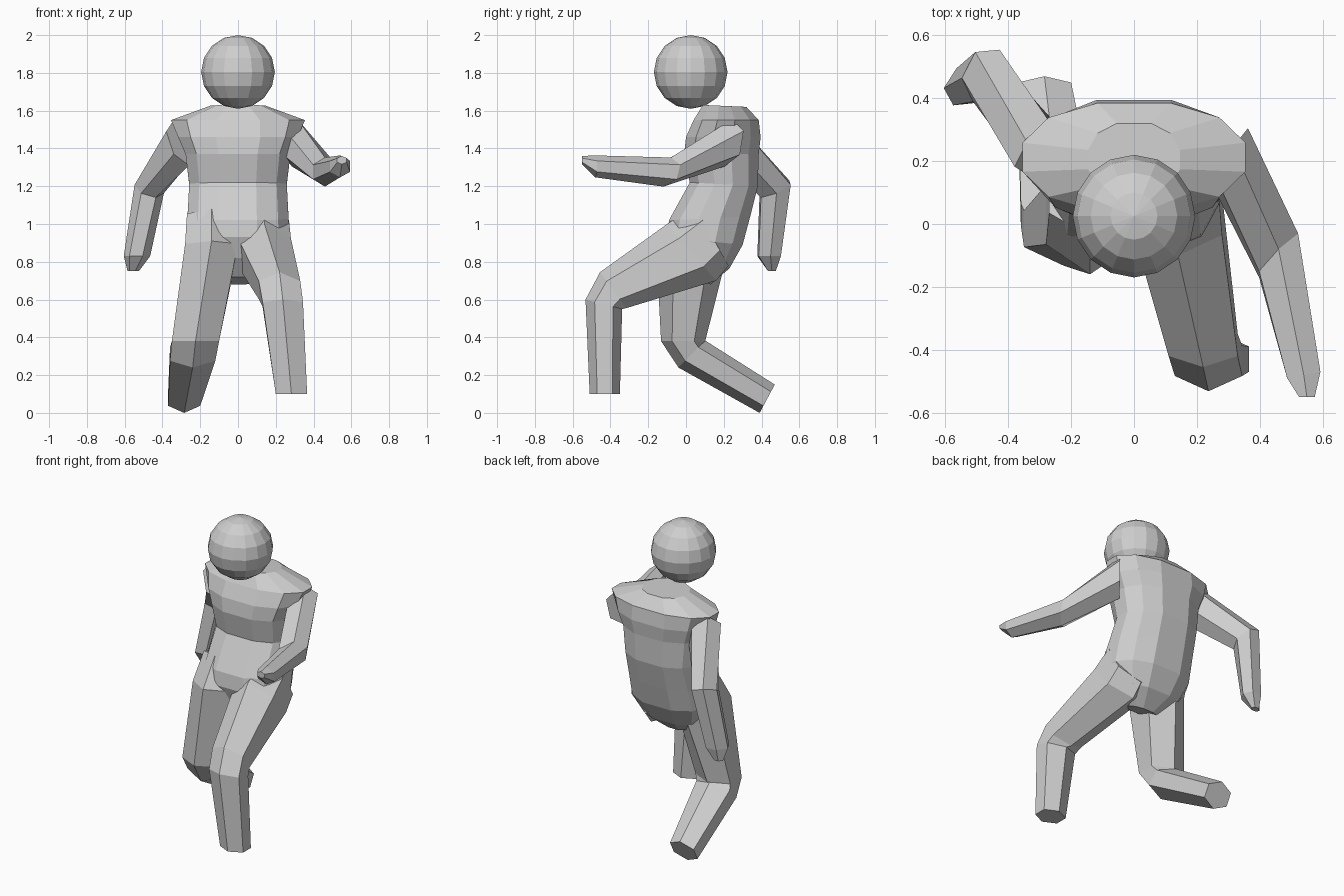
import bpy, bmesh, math
from mathutils import Vector

grey = bpy.data.materials.new("light_grey")
grey.diffuse_color = (0.62, 0.62, 0.62, 1)


def loft(name, rings):
    """Skin a list of equal-length point rings and cap both ends."""
    bm = bmesh.new()
    rows = [[bm.verts.new(p) for p in ring] for ring in rings]
    n = len(rows[0])
    for a, b in zip(rows, rows[1:]):
        for i in range(n):
            j = (i + 1) % n
            bm.faces.new((a[i], a[j], b[j], b[i]))
    bm.faces.new(rows[0])
    bm.faces.new(rows[-1])
    bmesh.ops.recalc_face_normals(bm, faces=bm.faces)
    mesh = bpy.data.meshes.new(name)
    bm.to_mesh(mesh)
    bm.free()
    mesh.materials.append(grey)
    obj = bpy.data.objects.new(name, mesh)
    bpy.context.collection.objects.link(obj)
    return obj


def body_ring(yf, zf, yb, zb, hw, power=0.75, n=12):
    """Rounded torso section between a front and a back point."""
    pts = []
    for i in range(n):
        a = math.tau * (i + 0.5) / n
        s, c = math.sin(a), math.cos(a)
        x = hw * math.copysign(abs(s) ** power, s)
        t = (1 - c / math.cos(math.pi / n)) / 2
        pts.append((x, yf + (yb - yf) * t, zf + (zb - zf) * t))
    return pts


def hex_ring(centre, u, v):
    """Six-sided limb section: flat sides along u, ridges along v."""
    c, u, v = Vector(centre), Vector(u), Vector(v)
    return [c + u * a + v * b for a, b in
            ((0, 1), (1, .5), (1, -.5), (0, -1), (-1, -.5), (-1, .5))]


def limb(name, sections):
    return loft(name, [hex_ring(*s) for s in sections])


# Head
bpy.ops.mesh.primitive_uv_sphere_add(segments=16, ring_count=8, radius=0.195,
                                     location=(0, 0.025, 1.805))
head = bpy.context.object
head.name = "head"
head.data.materials.append(grey)

# Torso: neck base, shoulders, chest, waist, belly, pelvis, seat
loft("torso", [
    body_ring(0.09, 1.63, 0.32, 1.62, 0.15),
    body_ring(0.04, 1.55, 0.385, 1.55, 0.365, 0.85),
    body_ring(0.0, 1.46, 0.395, 1.46, 0.325),
    body_ring(-0.01, 1.37, 0.385, 1.37, 0.285),
    body_ring(0.02, 1.22, 0.38, 1.20, 0.265),
    body_ring(-0.09, 1.02, 0.34, 1.04, 0.275),
    body_ring(-0.10, 0.93, 0.30, 0.89, 0.28),
    body_ring(-0.06, 0.82, 0.23, 0.765, 0.225),
    body_ring(0.01, 0.72, 0.13, 0.68, 0.10),
])

# Raised leg: buttock, hip, upper knee, lower knee, ankle
limb("front_leg", [
    ((0.135, 0.135, 0.94), (0.135, 0, 0), (0, -0.09, 0.16)),
    ((0.14, 0.03, 0.85), (0.14, 0, 0), (0, -0.13, 0.15)),
    ((0.22, -0.385, 0.65), (0.11, 0, 0), (0, -0.07, 0.095)),
    ((0.237, -0.435, 0.575), (0.107, 0, 0), (0, -0.097, 0.025)),
    ((0.283, -0.43, 0.10), (0.083, 0, 0), (0, -0.08, 0)),
])

# Trailing leg with the shin swept back
limb("rear_leg", [
    ((-0.14, 0.11, 1.03), (0.13, 0, 0), (0, -0.15, 0.05)),
    ((-0.14, 0.03, 0.88), (0.14, 0, 0), (0, -0.19, 0.03)),
    ((-0.225, -0.015, 0.38), (0.125, 0, 0), (0, -0.117, 0)),
    ((-0.24, 0.03, 0.312), (0.12, 0, 0), (0, -0.07, -0.072)),
    ((-0.285, 0.43, 0.075), (0.085, 0, 0), (0, -0.04, -0.075)),
])

# Arm reaching forward: shoulder, elbow, wrist, fingertips
limb("front_arm", [
    ((0.30, 0.225, 1.43), (0.055, 0.07, 0), (0.015, 0.02, 0.125)),
    ((0.46, -0.10, 1.275), (0.062, 0.06, 0), (0, 0.02, 0.077)),
    ((0.54, -0.48, 1.305), (0.053, 0.01, 0), (0, 0, 0.058)),
    ((0.55, -0.55, 1.338), (0.025, 0, 0), (0, 0, 0.022)),
])

# Arm swung backward
limb("rear_arm", [
    ((-0.30, 0.235, 1.43), (0.06, 0.065, 0), (-0.04, 0.025, 0.12)),
    ((-0.47, 0.472, 1.185), (0.06, 0.045, 0), (-0.035, 0.075, 0.045)),
    ((-0.535, 0.44, 0.83), (0.055, 0.035, 0), (-0.03, 0.055, 0)),
    ((-0.555, 0.455, 0.75), (0.025, 0.01, 0), (-0.01, 0.02, 0)),
])
